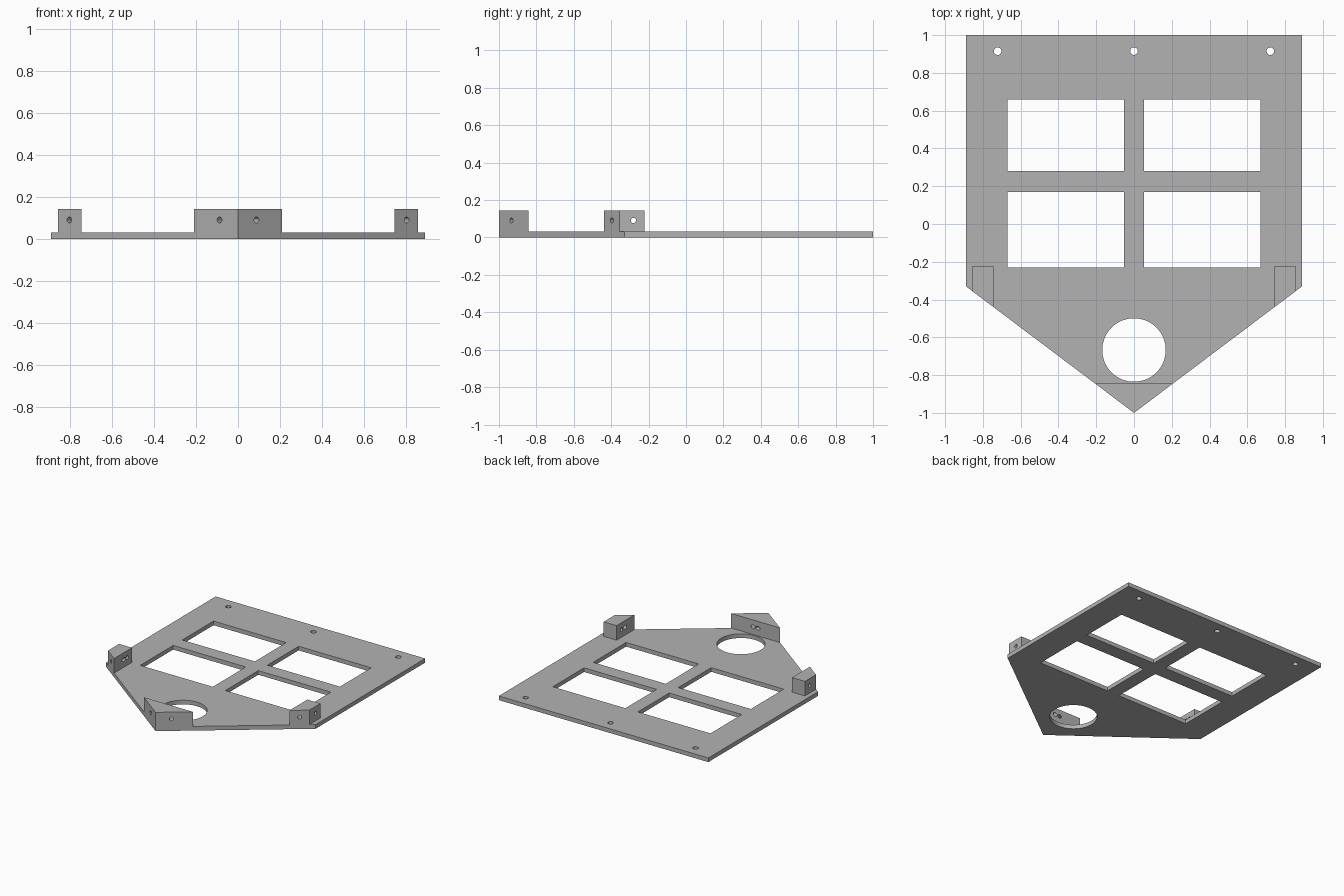
import bpy, bmesh, math
from mathutils import Vector

cube = bpy.data.objects.get("Cube")
if cube:
    bpy.data.objects.remove(cube)

THICK, TOP, HOLE_Z = 0.032, 0.144, 0.091
HALF_W, CORNER_Y = 0.89, -0.33
SLOPE = (CORNER_Y + 1) / HALF_W

grey = bpy.data.materials.new("grey plastic")
grey.use_nodes = True
grey.diffuse_color = (0.45, 0.45, 0.45, 1)
grey.node_tree.nodes["Principled BSDF"].inputs["Base Color"].default_value = grey.diffuse_color


def edge_y(x):
    """Y of the slanted front edge at x."""
    return -1 + SLOPE * abs(x)


def prism(name, outline, z0, z1):
    bm = bmesh.new()
    face = bm.faces.new([bm.verts.new((x, y, z0)) for x, y in outline])
    ext = bmesh.ops.extrude_face_region(bm, geom=[face])
    bmesh.ops.translate(bm, vec=(0, 0, z1 - z0),
                        verts=[v for v in ext["geom"] if isinstance(v, bmesh.types.BMVert)])
    bmesh.ops.recalc_face_normals(bm, faces=bm.faces)
    mesh = bpy.data.meshes.new(name)
    bm.to_mesh(mesh)
    bm.free()
    mesh.materials.append(grey)
    obj = bpy.data.objects.new(name, mesh)
    bpy.context.collection.objects.link(obj)
    return obj


def cut(obj, cutter):
    """Subtract the cutter, apply, and remove the cutter."""
    mod = obj.modifiers.new("cut", "BOOLEAN")
    mod.operation, mod.solver, mod.object = "DIFFERENCE", "EXACT", cutter
    bpy.context.view_layer.objects.active = obj
    bpy.ops.object.modifier_apply(modifier=mod.name)
    bpy.data.objects.remove(cutter)


def drill(obj, centre, axis, radius, depth=0.5, sides=24):
    bpy.ops.mesh.primitive_cylinder_add(
        vertices=sides, radius=radius, depth=depth, location=centre,
        rotation=Vector(axis).to_track_quat("Z", "Y").to_euler())
    cutter = bpy.context.object
    cutter.data.materials.append(grey)
    cut(obj, cutter)


def smooth_holes(obj):
    bpy.ops.object.select_all(action="DESELECT")
    obj.select_set(True)
    bpy.context.view_layer.objects.active = obj
    bpy.ops.object.shade_smooth_by_angle(angle=math.radians(30))


# Pointed base plate
plate = prism("base_plate", [(-HALF_W, 1), (-HALF_W, CORNER_Y), (0, -1),
                             (HALF_W, CORNER_Y), (HALF_W, 1)], 0, THICK)

# Four rectangular windows
for side in (-1, 1):
    for y0, y1 in ((-0.23, 0.17), (0.28, 0.66)):
        x0, x1 = side * 0.053, side * 0.67
        cut(plate, prism("window_cutter", [(x0, y0), (x1, y0), (x1, y1), (x0, y1)], -0.1, 0.1))

# Large round opening and rear screw holes
drill(plate, (0, -0.667, 0), (0, 0, 1), 0.168, sides=64)
for x in (-0.722, 0, 0.722):
    drill(plate, (x, 0.915, 0), (0, 0, 1), 0.02)
smooth_holes(plate)

# Triangular nose block with a hole square to each slanted face
nose_w = 0.208
nose = prism("nose_block", [(0, -1), (nose_w, edge_y(nose_w)), (-nose_w, edge_y(nose_w))],
             THICK, TOP)
for side in (-1, 1):
    drill(nose, (side * 0.088, edge_y(0.088), HOLE_Z), (side * SLOPE, -1, 0), 0.014)
smooth_holes(nose)

# Side blocks, each with a slanted hole and a crosswise hole
for side, name in ((-1, "right_side_block"), (1, "left_side_block")):
    inner, outer, back = 0.745, 0.855, -0.222
    block = prism(name, [(side * inner, edge_y(inner)), (side * outer, edge_y(outer)),
                         (side * outer, back), (side * inner, back)], THICK, TOP)
    drill(block, (side * 0.802, edge_y(0.802), HOLE_Z), (side * SLOPE, -1, 0), 0.014)
    drill(block, (side * 0.8, -0.281, HOLE_Z), (1, 0, 0), 0.014)
    smooth_holes(block)
